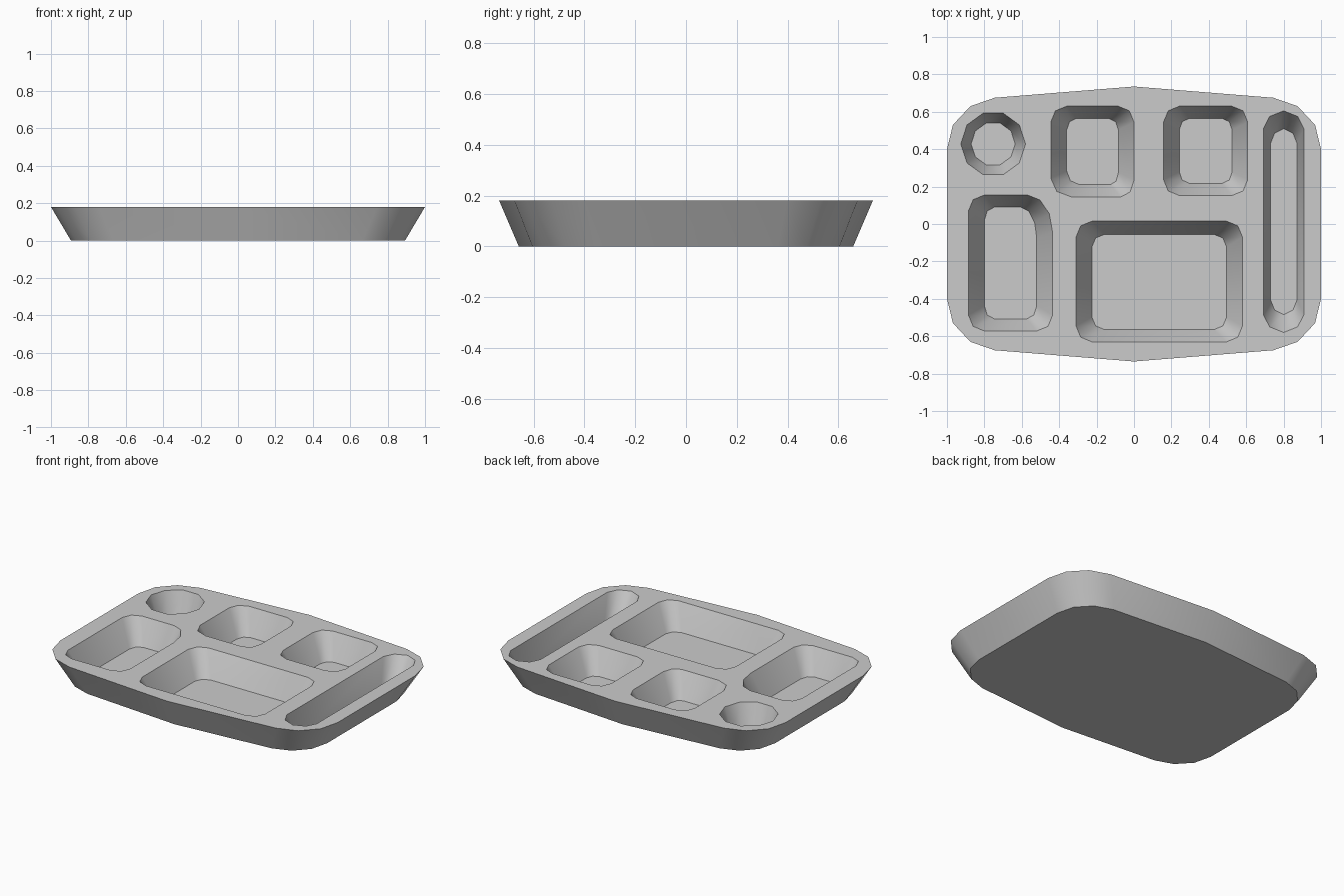
import bpy, bmesh
from math import cos, sin, pi, radians

if "Cube" in bpy.data.objects:
    bpy.data.objects.remove(bpy.data.objects["Cube"])

TOP, FLOOR = 0.18, 0.015


def rounded(x0, x1, y0, y1, corners):
    """Counter-clockwise rectangle; each corner (rx, ry, segments), from lower right."""
    pts = []
    for i, (rx, ry, n) in enumerate(corners):
        cx = x1 - rx if i in (0, 1) else x0 + rx
        cy = y0 + ry if i in (0, 3) else y1 - ry
        for k in range(n + 1):
            a = -pi / 2 + (i + k / n) * pi / 2
            pts.append((cx + rx * cos(a), cy + ry * sin(a)))
    return pts


def fit(pts, x0, x1, y0, y1):
    """Scale an outline into new bounds."""
    xs, ys = [p[0] for p in pts], [p[1] for p in pts]
    sx = (x1 - x0) / (max(xs) - min(xs))
    sy = (y1 - y0) / (max(ys) - min(ys))
    return [(x0 + (x - min(xs)) * sx, y0 + (y - min(ys)) * sy) for x, y in pts]


bm = bmesh.new()
rim_edges = []


def shell(top, bottom, z):
    """Sloping wall from the rim down to a flat bottom face."""
    a = [bm.verts.new((x, y, TOP)) for x, y in top]
    b = [bm.verts.new((x, y, z)) for x, y in bottom]
    n = len(a)
    for i in range(n):
        j = (i + 1) % n
        bm.faces.new((a[i], a[j], b[j], b[i]))
        rim_edges.append(bm.edges.get((a[i], a[j])))
    bm.faces.new(b)


# outer body: one quarter outline mirrored, slightly bowed front and back
q = [(1, 0.4), (0.968, 0.53), (0.875, 0.63), (0.745, 0.675)]
outer = (q + [(0, 0.735)] + [(-x, y) for x, y in reversed(q)]
         + [(-x, -y) for x, y in q] + [(0, -0.735)]
         + [(x, -y) for x, y in reversed(q)])
shell(outer, [(x * 0.893, y * 0.895) for x, y in outer], 0)

# compartments: rim bounds, floor bounds, corner roundings
c = (0.085, 0.085, 2)
pockets = [
    # large main section
    ((-0.31, 0.58, -0.63, 0.015), (-0.225, 0.495, -0.565, -0.055), [c, c, c, c]),
    # left section with one broad corner
    ((-0.885, -0.435, -0.572, 0.155), (-0.8, -0.52, -0.507, 0.09),
     [c, (0.135, 0.2, 3), c, c]),
    # two small square sections
    ((-0.445, 0, 0.145, 0.63), (-0.36, -0.083, 0.21, 0.565),
     [(0.07, 0.09, 2), c, c, (0.11, 0.1, 2)]),
    ((0.158, 0.608, 0.152, 0.63), (0.242, 0.525, 0.217, 0.565), [c, c, c, c]),
]
for rim, floor, corners in pockets:
    pts = rounded(*rim, corners)
    shell(pts, fit(pts, *floor), FLOOR)

# cutlery slot
slot = [(0.8, -0.58), (0.875, -0.55), (0.908, -0.485), (0.908, 0.51), (0.875, 0.575),
        (0.8, 0.605), (0.725, 0.575), (0.692, 0.51), (0.692, -0.485), (0.725, -0.55)]
shell(slot, fit(slot, 0.73, 0.872, -0.485, 0.51), FLOOR)

# ten-sided cup recess
ring = [(cos(k * pi / 5), sin(k * pi / 5)) for k in range(10)]
shell([(-0.753 + 0.173 * x, 0.428 + 0.173 * y) for x, y in ring],
      [(-0.753 + 0.118 * x, 0.428 + 0.118 * y) for x, y in ring], FLOOR)

# flat top surface around all the recesses
bmesh.ops.triangle_fill(bm, edges=rim_edges, use_beauty=True, normal=(0, 0, 1))
bmesh.ops.recalc_face_normals(bm, faces=bm.faces[:])

# smooth corners, crisp rims
for f in bm.faces:
    f.smooth = True
for e in bm.edges:
    e.smooth = len(e.link_faces) == 2 and e.calc_face_angle(0) < radians(45)

mesh = bpy.data.meshes.new("divided_tray")
bm.to_mesh(mesh)
bm.free()
bpy.context.collection.objects.link(bpy.data.objects.new("divided_tray", mesh))
